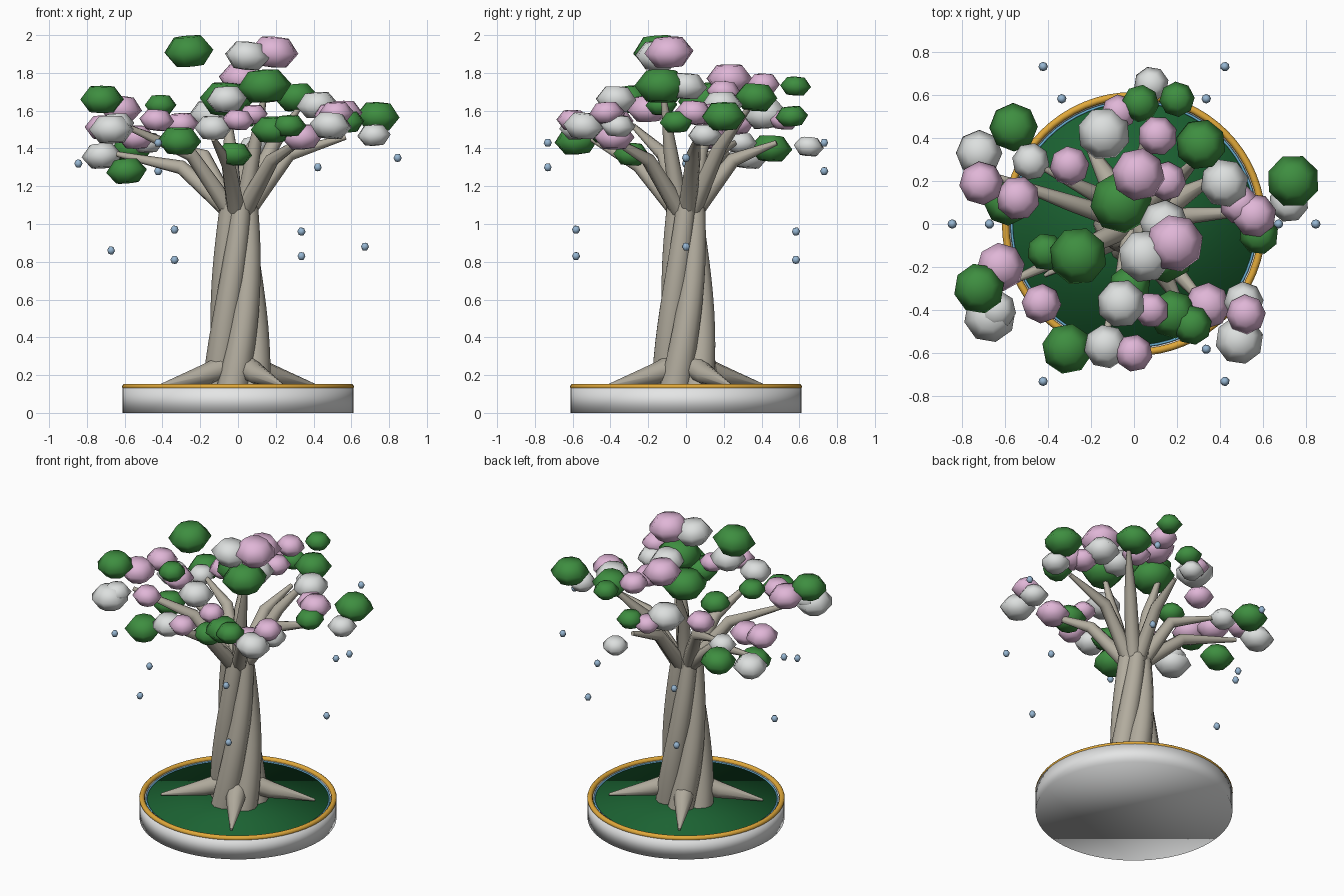
import bpy, bmesh, math, random
from mathutils import Vector, Matrix

if "Cube" in bpy.data.objects:
    bpy.data.objects.remove(bpy.data.objects["Cube"])
random.seed(4)

def mat(name, r, g, b):
    m = bpy.data.materials.new(name)
    lin = [((c / 255 + 0.055) / 1.055) ** 2.4 for c in (r, g, b)]
    m.diffuse_color = (*lin, 1)
    m.use_nodes = True
    m.node_tree.nodes["Principled BSDF"].inputs["Base Color"].default_value = m.diffuse_color
    return m

GREEN = mat("leaf green", 62, 142, 64)
PINK = mat("blossom pink", 224, 182, 215)
WHITE = mat("blossom white", 220, 223, 222)
BARK = mat("bark grey", 178, 172, 158)
STONE = mat("base white", 228, 229, 229)
GOLD = mat("rim gold", 224, 168, 58)
GRASS = mat("grass green", 27, 98, 50)
BLUE = mat("ring blue", 105, 175, 210)
BEAD = mat("bead blue", 150, 182, 210)

def finish(bm, name, material, angle=None):
    bmesh.ops.recalc_face_normals(bm, faces=bm.faces)
    me = bpy.data.meshes.new(name)
    bm.to_mesh(me)
    bm.free()
    me.materials.append(material)
    ob = bpy.data.objects.new(name, me)
    bpy.context.collection.objects.link(ob)
    bpy.ops.object.select_all(action='DESELECT')
    ob.select_set(True)
    bpy.context.view_layer.objects.active = ob
    if angle is None:
        bpy.ops.object.shade_smooth()
    else:
        bpy.ops.object.shade_smooth_by_angle(angle=math.radians(angle))
    return ob

def lathe(name, profile, material, closed=False, n=64):
    bm = bmesh.new()
    rings = [[bm.verts.new((r * math.cos(2 * math.pi * i / n), r * math.sin(2 * math.pi * i / n), z))
              for i in range(n)] for r, z in profile]
    pairs = list(zip(rings, rings[1:])) + ([(rings[-1], rings[0])] if closed else [])
    for a, b in pairs:
        for i in range(n):
            bm.faces.new((a[i], a[(i + 1) % n], b[(i + 1) % n], b[i]))
    if not closed:
        bm.faces.new(rings[0])
        bm.faces.new(rings[-1])
    return finish(bm, name, material)

def ring(name, major, minor, z, material):
    prof = [(major + minor * math.cos(a * math.pi / 5), z + minor * math.sin(a * math.pi / 5)) for a in range(10)]
    return lathe(name, prof, material, True)

def tube(name, pts, radii, n=8):
    pts = [Vector(p) for p in pts]
    bm = bmesh.new()
    rings = []
    for k, (p, r) in enumerate(zip(pts, radii)):
        d = (pts[min(k + 1, len(pts) - 1)] - pts[max(k - 1, 0)]).normalized()
        ref = Vector((0, 0, 1))
        if abs(pts[-1].z - pts[0].z) > 0.2:
            ref = Vector((-pts[-1].y, pts[-1].x, 0.001)).normalized() if len(pts) < 8 else Vector((0, 1, 0))
        u = d.cross(ref).normalized()
        v = d.cross(u)
        rings.append([bm.verts.new(p + r * (u * math.cos(2 * math.pi * i / n) + v * math.sin(2 * math.pi * i / n)))
                      for i in range(n)])
    for a, b in zip(rings, rings[1:]):
        for i in range(n):
            bm.faces.new((a[i], a[(i + 1) % n], b[(i + 1) % n], b[i]))
    bm.faces.new(rings[0])
    bm.faces.new(rings[-1])
    return finish(bm, name, BARK, 60)

def polar(r, deg, z):
    return (r * math.cos(math.radians(deg)), r * math.sin(math.radians(deg)), z)

# Round base, grass disc, gold rim and thin blue ring
lathe("base", [(0.612, 0), (0.612, 0.135), (0.58, 0.135), (0.58, 0.11)], STONE)
lathe("grass", [(0.575, 0.10), (0.575, 0.13)], GRASS)
ring("gold_rim", 0.597, 0.017, 0.138, GOLD)
ring("blue_ring", 0.569, 0.006, 0.131, BLUE)

# Trunk of twisted strands
N = 12
for s in range(5):
    pts, rad = [], []
    for k in range(N + 1):
        t = k / N
        pts.append(polar(0.106 - 0.054 * t, s * 72 + 180 + 110 * t, 0.11 + 1.01 * t))
        rad.append(0.084 - 0.032 * t)
    tube(f"trunk_strand_{s}", pts, rad, 10)
tube("trunk_core", [(0, 0, 0.11 + 0.1 * k) for k in range(11)], [0.1 - 0.005 * k for k in range(11)])

# Four spreading roots
for s in range(4):
    a = 30 + 90 * s
    tube(f"root_{s}", [polar(0.06, a, 0.25), polar(0.21, a, 0.20), polar(0.48, a, 0.142)], [0.07, 0.055, 0.008])

# Bent branches: middle and end points
branches = [((-0.30, 0.10, 1.30), (-0.64, 0.22, 1.37)), ((-0.25, -0.12, 1.37), (-0.60, -0.28, 1.52)),
            ((-0.05, -0.25, 1.31), (-0.13, -0.50, 1.45)), ((0.18, -0.20, 1.34), (0.36, -0.41, 1.46)),
            ((0.27, 0.04, 1.37), (0.57, 0.06, 1.46)), ((0.18, 0.18, 1.41), (0.32, 0.33, 1.61)),
            ((0.03, 0.25, 1.34), (0.07, 0.48, 1.43)), ((-0.18, 0.14, 1.36), (-0.42, 0.26, 1.43)),
            ((-0.04, 0.08, 1.39), (-0.06, 0.18, 1.63)), ((0.08, -0.08, 1.37), (0.14, -0.12, 1.68))]
for i, (m, e) in enumerate(branches):
    d = Vector((m[0], m[1], 0)).normalized() * 0.045
    tube(f"branch_{i}", [(d.x, d.y, 1.07), m, e], [0.05, 0.038, 0.014])

# Faceted foliage puffs: x, y, z, radius
def puff(name, p, r, material, u=8, squash=0.61, tilt=0.1):
    bm = bmesh.new()
    bmesh.ops.create_uvsphere(bm, u_segments=u, v_segments=4, radius=1)
    for v in bm.verts:
        if abs(v.co.z) > 0.1:
            flat = 0.56 / 0.7071 if abs(v.co.z) < 0.9 else 0
            h = 0.93 if flat else 1.0
            v.co = (v.co.x * flat, v.co.y * flat, math.copysign(h, v.co.z))
    M = (Matrix.Translation(p) @ Matrix.Rotation(random.uniform(-tilt, tilt), 4, 'X')
         @ Matrix.Rotation(random.uniform(-tilt, tilt), 4, 'Y') @ Matrix.Rotation(random.uniform(0, 6), 4, 'Z')
         @ Matrix.Diagonal((r, r, r * squash, 1)))
    bmesh.ops.transform(bm, matrix=M, verts=bm.verts)
    finish(bm, name, material)

leaves = [(-.56, .45, 1.40, .11), (-.59, .10, 1.28, .105), (.03, .56, 1.57, .085), (.20, .58, 1.73, .08),
          (.31, .37, 1.67, .115), (-.06, .10, 1.66, .14), (.58, -.05, 1.54, .09), (.74, .20, 1.57, .12),
          (-.26, -.15, 1.915, .132), (-.41, -.13, 1.63, .085), (.14, -.13, 1.73, .14), (-.72, -.30, 1.66, .115),
          (-.31, -.58, 1.44, .115), (.18, -.42, 1.50, .11), (.27, -.47, 1.52, .09), (-.02, -.29, 1.37, .095)]
pinks = [(-.71, .19, 1.51, .10), (-.54, .12, 1.46, .10), (-.30, .27, 1.53, .09), (-.07, .52, 1.55, .08),
         (.11, .41, 1.74, .09), (.02, .23, 1.77, .12), (.15, .20, 1.70, .09), (.49, .09, 1.58, .09),
         (.56, .04, 1.59, .10), (.19, -.09, 1.91, .13), (-.62, -.20, 1.61, .11), (-.43, -.37, 1.55, .09),
         (0, -.60, 1.55, .085), (.08, -.40, 1.58, .08), (.34, -.38, 1.46, .105), (.52, -.42, 1.59, .09)]
whites = [(-.72, .33, 1.36, .105), (-.48, .29, 1.43, .085), (-.14, .42, 1.58, .12), (.08, .65, 1.41, .08),
          (.42, .19, 1.63, .11), (.72, .10, 1.47, .09), (.14, .0, 1.73, .11), (.05, -.15, 1.89, .12),
          (-.67, -.43, 1.50, .118), (-.64, -.40, 1.53, .09), (-.13, -.57, 1.51, .10),
          (-.06, -.37, 1.66, .11), (.51, -.36, 1.52, .09), (.49, -.54, 1.52, .11)]
for label, group, m in (("leaf_puff", leaves, GREEN), ("pink_puff", pinks, PINK), ("white_puff", whites, WHITE)):
    for i, (x, y, z, r) in enumerate(group):
        puff(f"{label}_{i}", (x, y, z), r * 1.03, m)

# Floating beads in two circles of six
outer = [1.35, 1.43, 1.28, 1.32, 1.43, 1.30]
inner = [0.88, 0.96, 0.81, 0.86, 0.97, 0.83]
for i in range(6):
    puff(f"outer_bead_{i}", polar(0.845, 60 * i, outer[i]), 0.022, BEAD, 8, 0.95)
    puff(f"inner_bead_{i}", polar(0.672, 60 * i, inner[i]), 0.022, BEAD, 8, 0.95)
